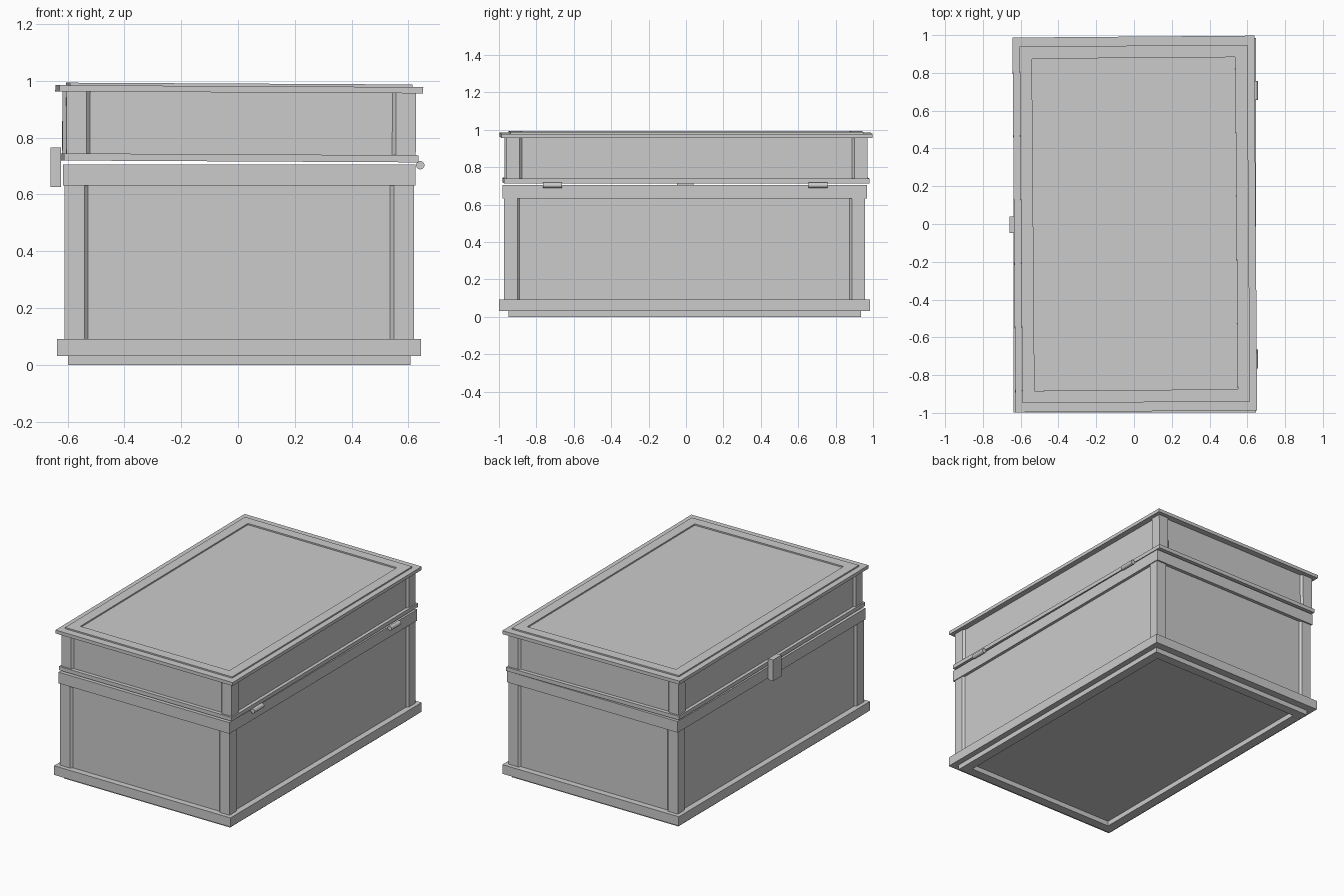
import bpy, bmesh
from math import radians, pi
from mathutils import Matrix, Vector

if "Cube" in bpy.data.objects:
    bpy.data.objects.remove(bpy.data.objects["Cube"])


def finish(name, bm):
    bmesh.ops.recalc_face_normals(bm, faces=bm.faces)
    mesh = bpy.data.meshes.new(name)
    bm.to_mesh(mesh)
    bm.free()
    ob = bpy.data.objects.new(name, mesh)
    bpy.context.collection.objects.link(ob)
    return ob


def slab(name, cx, cy, hx, hy, z0, z1):
    bm = bmesh.new()
    bmesh.ops.create_cube(bm, size=1, matrix=Matrix.Translation((cx, cy, (z0 + z1) / 2))
                          @ Matrix.Diagonal((2 * hx, 2 * hy, z1 - z0, 1)))
    return finish(name, bm)


def ring(name, cx, cy, hx, hy, t, z0, z1):
    """Rectangular frame of wall thickness t."""
    bm = bmesh.new()
    corners = [(-1, -1), (1, -1), (1, 1), (-1, 1)]
    loops = []
    for inset, z in [(0, z0), (0, z1), (t, z1), (t, z0)]:
        loops.append([bm.verts.new((cx + sx * (hx - inset), cy + sy * (hy - inset), z))
                      for sx, sy in corners])
    for i in range(4):
        a, b = loops[i], loops[(i + 1) % 4]
        for j in range(4):
            k = (j + 1) % 4
            bm.faces.new((a[j], a[k], b[k], b[j]))
    return finish(name, bm)


def corner_posts(name, cx, cy, hx, hy, z0, z1, w=0.07, d=0.013):
    """Four L-shaped posts with chamfered inner edges."""
    profile = [(0, 0), (w, 0), (w + d, d), (d, d), (d, w + d), (0, w)]
    bm = bmesh.new()
    for sx in (-1, 1):
        for sy in (-1, 1):
            vs = [bm.verts.new((cx + sx * (hx - x), cy + sy * (hy - y), z0)) for x, y in profile]
            face = bm.faces.new(vs)
            top = bmesh.ops.extrude_face_region(bm, geom=[face])["geom"]
            bmesh.ops.translate(bm, vec=(0, 0, z1 - z0),
                                verts=[v for v in top if isinstance(v, bmesh.types.BMVert)])
            if face.is_valid and not any(set(f.verts) == set(vs) for f in bm.faces):
                bm.faces.new(vs)
    return finish(name, bm)


# Base: foot frame, plinth floor, walls, posts and top rail
bx, by = 0.004, -0.007
ring("foot_frame", bx, by, 0.603, 0.943, 0.06, 0.0, 0.032)
slab("plinth", bx, by, 0.641, 0.992, 0.032, 0.092)
ring("base_panels", bx, by, 0.602, 0.952, 0.03, 0.09, 0.64)
corner_posts("base_posts", bx, by, 0.615, 0.965, 0.09, 0.632)
ring("base_rail", bx, by, 0.621, 0.974, 0.05, 0.632, 0.705)

# Lid: lower moulding, walls, posts, top plate and raised frame
lid = [
    ring("lid_moulding", 0, 0, 0.624, 0.977, 0.052, 0.713, 0.738),
    ring("lid_panels", 0, 0, 0.602, 0.952, 0.03, 0.737, 0.957),
    corner_posts("lid_posts", 0, 0, 0.615, 0.965, 0.737, 0.956),
    slab("lid_plate", 0, 0, 0.64, 0.992, 0.956, 0.978),
    ring("lid_top_frame", 0, 0, 0.603, 0.944, 0.065, 0.977, 0.987),
]

# The lid sits a touch ajar on its hinges and slightly twisted
pivot = Vector((0.64, 0, 0.703))
tilt = (Matrix.Translation(pivot) @ Matrix.Rotation(radians(0.3), 4, 'Y')
        @ Matrix.Translation(-pivot))
seat = tilt @ Matrix.Translation((0.003, 0, 0)) @ Matrix.Rotation(radians(0.45), 4, 'Z')
for ob in lid:
    ob.data.transform(seat)

# Hinge barrels on the right side
for label, y in (("front", -0.714), ("back", 0.706)):
    bm = bmesh.new()
    bmesh.ops.create_cone(bm, cap_ends=True, segments=12, radius1=0.015, radius2=0.015, depth=0.1,
                          matrix=Matrix.Translation((0.642, y, 0.703)) @ Matrix.Rotation(pi / 2, 4, 'X'))
    finish(label + "_hinge", bm)

# Latch on the left side
slab("latch", -0.642, -0.004, 0.018, 0.043, 0.627, 0.766)
